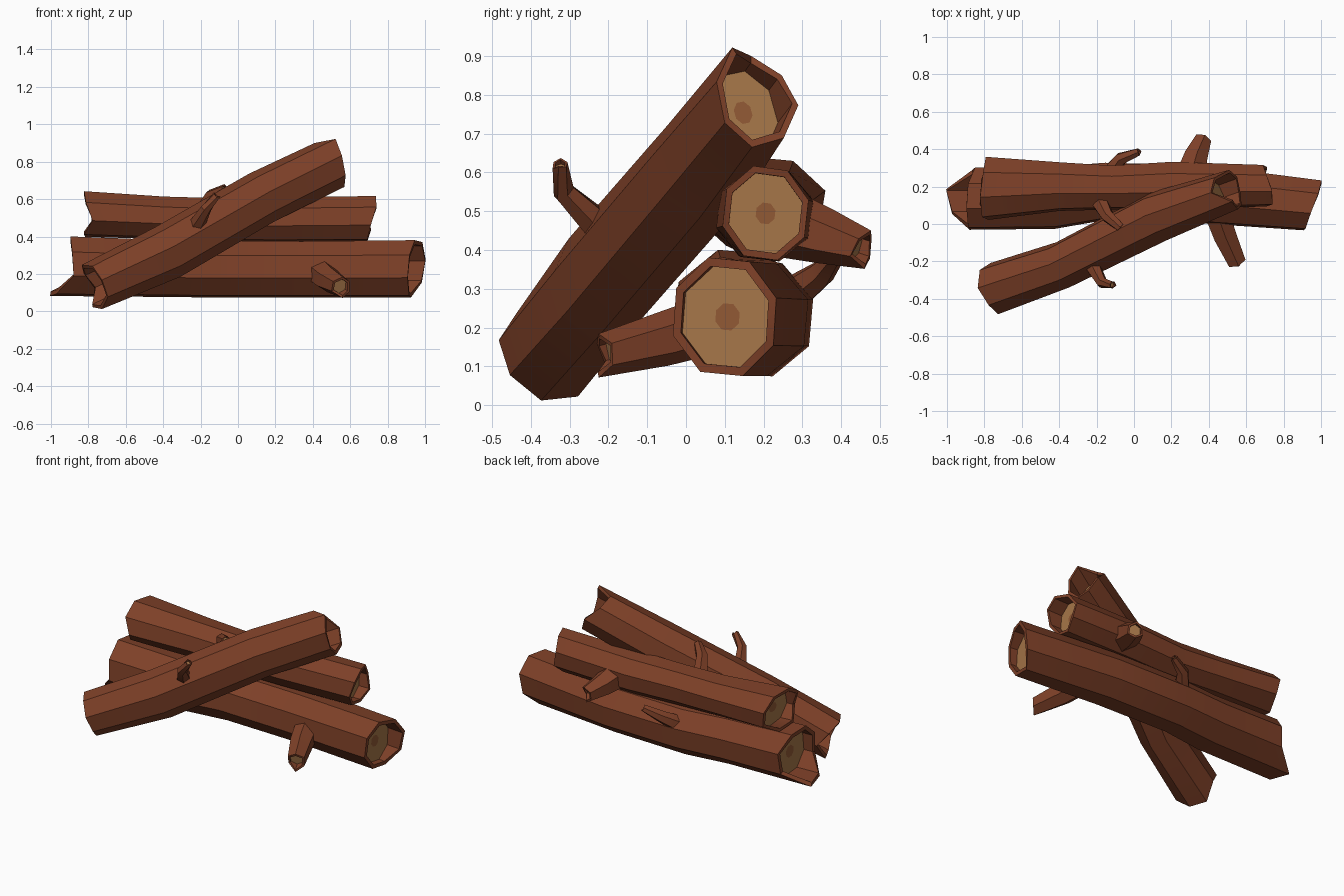
import bpy, bmesh, math
from mathutils import Vector

if "Cube" in bpy.data.objects:
    bpy.data.objects.remove(bpy.data.objects["Cube"])


def material(name, rgb):
    m = bpy.data.materials.new(name)
    m.diffuse_color = (*rgb, 1)
    m.use_nodes = True
    m.node_tree.nodes["Principled BSDF"].inputs["Base Color"].default_value = m.diffuse_color
    return m


MATS = [material("bark", (0.21, 0.052, 0.021)),
        material("cut_wood", (0.38, 0.18, 0.065)),
        material("heartwood", (0.28, 0.10, 0.035))]


def limb(name, path, n, start=None, end=None, depth=0.07, rim=0.85, heart=True, turn=0):
    """Faceted tube along (x, y, z, half-width, half-height) stations.
    start / end: outward offsets of the jagged bark rim, or None for a closed end.
    turn: rotation of the cross-section in degrees."""
    bm = bmesh.new()
    pts = [Vector(p[:3]) for p in path]

    def ring(i, scale=1.0, push=None):
        a, b = pts[max(i - 1, 0)], pts[min(i + 1, len(pts) - 1)]
        t = (b - a).normalized()
        u = Vector((-t.y, t.x, 0)).normalized()
        v = t.cross(u)
        ru, rv = path[i][3], path[i][-1]
        out = []
        for k in range(n):
            w = 2 * math.pi * (k + 0.5) / n + math.radians(turn)
            off = push[k] if push else 0
            out.append(bm.verts.new(pts[i] + t * off
                       + (u * ru * math.cos(w) + v * rv * math.sin(w)) * scale))
        return out

    def bridge(a, b, mat=0):
        for k in range(n):
            j = (k + 1) % n
            bm.faces.new((a[k], a[j], b[j], b[k])).material_index = mat

    def finish(i, outer, jag, sign):
        if jag is None:
            bm.faces.new(outer)
            return
        # bark rim, recessed wall, sawn face and heart
        lip = ring(i, rim, [sign * j for j in jag])
        floor = ring(i, rim, [-sign * depth] * n)
        bridge(outer, lip)
        bridge(lip, floor)
        if heart:
            core = ring(i, 0.23, [-sign * depth] * n)
            bridge(floor, core, 1)
            bm.faces.new(core).material_index = 2
        else:
            bm.faces.new(floor).material_index = 1

    last = len(path) - 1
    rings = []
    for i in range(last + 1):
        push = None
        if i == 0 and start:
            push = [-j for j in start]
        if i == last and end:
            push = end
        rings.append(ring(i, 1, push))
    for a, b in zip(rings, rings[1:]):
        bridge(a, b)
    finish(0, rings[0], start, -1)
    finish(last, rings[-1], end, 1)
    bmesh.ops.recalc_face_normals(bm, faces=bm.faces)

    me = bpy.data.meshes.new(name)
    bm.to_mesh(me)
    bm.free()
    for m in MATS:
        me.materials.append(m)
    ob = bpy.data.objects.new(name, me)
    bpy.context.collection.objects.link(ob)
    bpy.ops.object.select_all(action='DESELECT')
    ob.select_set(True)
    bpy.context.view_layer.objects.active = ob
    bpy.ops.object.shade_smooth_by_angle(angle=math.radians(35))


# Three logs
limb("bottom_log",
     [(-0.89, 0.135, 0.24, 0.174, 0.168), (-0.43, 0.14, 0.23, 0.174, 0.16),
      (-0.15, 0.175, 0.225, 0.16, 0.158), (0.35, 0.16, 0.225, 0.163, 0.157),
      (0.95, 0.10, 0.228, 0.144, 0.16)], 8, turn=-5,
     start=[-0.04, 0.0, 0.01, 0.0, -0.01, 0.08, 0.11, -0.03],
     end=[0.04, 0.03, 0.0, -0.02, -0.03, -0.03, -0.03, 0.02])
limb("upper_log",
     [(-0.81, 0.19, 0.52, 0.175, 0.126), (-0.4, 0.20, 0.50, 0.135, 0.118),
      (-0.12, 0.195, 0.49, 0.122, 0.12), (0.2, 0.205, 0.49, 0.132, 0.124),
      (0.71, 0.205, 0.495, 0.115, 0.126)], 8, turn=-7,
     start=[-0.02, 0.0, 0.02, 0.01, -0.03, 0.01, 0.0, -0.04],
     end=[-0.02, 0.0, 0.03, 0.03, 0.0, -0.02, -0.02, 0.0])
limb("leaning_log",
     [(-0.76, -0.35, 0.14, 0.14, 0.13), (-0.38, -0.218, 0.315, 0.128, 0.15),
      (0.13, 0.04, 0.61, 0.138, 0.145), (0.515, 0.178, 0.795, 0.11, 0.142)], 8,
     turn=9, depth=0.10,
     start=[0.0, 0.02, 0.0, 0.0, 0.0, 0.03, 0.04, -0.03],
     end=[-0.03, -0.05, 0.04, 0.02, 0.0, -0.01, 0.01, 0.02])

# Sawn branch stubs
limb("front_stub",
     [(0.45, 0.04, 0.20, 0.075), (0.485, -0.06, 0.17, 0.07),
      (0.55, -0.205, 0.133, 0.055)], 6, depth=0.02, rim=0.75, heart=False,
     end=[0.0, 0.01, 0.0, -0.01, 0.035, 0.01])
limb("back_stub",
     [(0.30, 0.25, 0.47, 0.09), (0.33, 0.36, 0.435, 0.072),
      (0.37, 0.455, 0.405, 0.05)], 6, depth=0.02, rim=0.75, heart=False,
     end=[0.0, 0.01, 0.0, -0.01, 0.02, 0.01])

# Thin bent twigs
TWIGS = {
    "leaning_log_twig": [(-0.24, -0.19, 0.43, 0.05), (-0.17, -0.315, 0.55, 0.03),
                         (-0.115, -0.325, 0.62, 0.021)],
    "bottom_log_twig": [(-0.15, 0.24, 0.26, 0.055), (-0.07, 0.35, 0.34, 0.036),
                        (0.025, 0.385, 0.38, 0.022)],
    "upper_log_twig": [(-0.19, 0.13, 0.52, 0.05), (-0.14, 0.04, 0.62, 0.036),
                       (-0.07, -0.02, 0.655, 0.025)],
}
for name, path in TWIGS.items():
    limb(name, path, 6, end=[0, 0.005, 0, -0.005, 0.008, 0],
         depth=0.01, rim=0.7, heart=False)
